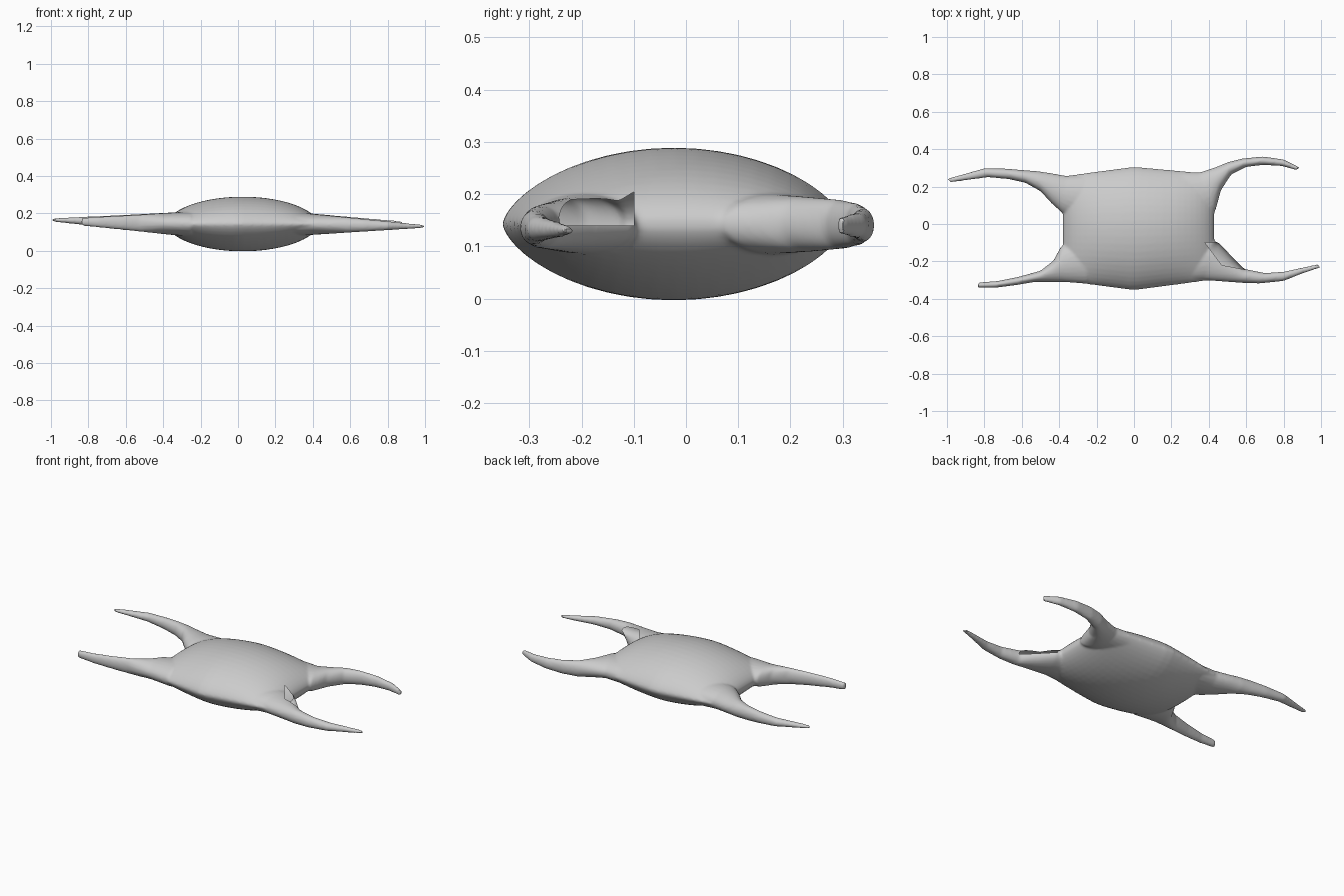
import bpy, bmesh, math
from mathutils import Vector

cube = bpy.data.objects.get("Cube")
if cube:
    bpy.data.objects.remove(cube, do_unlink=True)

MID_Z = 0.143
SIDES = 24

grey = bpy.data.materials.new("leathery_grey")
grey.use_nodes = True
colour = (0.6, 0.6, 0.6, 1)
grey.diffuse_color = colour
grey.node_tree.nodes["Principled BSDF"].inputs["Base Color"].default_value = colour


def loft(bm, rings):
    """Skin a row of closed rings and cap both ends."""
    rows = [[bm.verts.new(p) for p in ring] for ring in rings]
    for a, b in zip(rows, rows[1:]):
        for i in range(len(a)):
            j = (i + 1) % len(a)
            bm.faces.new((a[i], a[j], b[j], b[i]))
    bm.faces.new(rows[0][::-1])
    bm.faces.new(rows[-1])


def body_ring(turn):
    """Lens section across the pouch; turn runs from right to left side."""
    x = 0.025 + 0.405 * math.sin(turn)
    height = 0.146 * math.cos(turn) ** 1.1
    back = 0.306 - 0.13 * abs(x) if x < 0 else 0.306 - 0.09 * x
    front = -0.354 + 0.13 * abs(x)
    ring = []
    for k in range(SIDES * 2):
        a = math.tau * k / (SIDES * 2)
        s = math.sin(a)
        z = math.copysign(abs(s) ** 1.3, s) * height
        y = (back + front) / 2 + (back - front) / 2 * math.cos(a)
        ring.append((x, y, MID_Z + z))
    return ring


def horn_ring(station, tip_x, tip_z):
    """Elliptical section between an outer and an inner outline point."""
    ox, oy, ix, iy = station
    mid = Vector(((ox + ix) / 2, (oy + iy) / 2))
    arm = Vector((ox, oy)) - mid
    reach = abs(mid.x)
    half = 0.056 - 0.08 * (reach - 0.4)
    along = max(0, (reach - 0.3) / (tip_x - 0.3))
    z = MID_Z + (tip_z - MID_Z) * along
    ring = []
    for k in range(SIDES):
        a = math.tau * k / SIDES
        p = mid + arm * math.cos(a)
        ring.append((p.x, p.y, z + half * math.sin(a)))
    return ring


# Outer and inner outline points of each curled horn, root to tip
back_right = [(-.25, .26, -.25, 0), (-.36, .257, -.385, .06), (-.45, .273, -.44, .11),
              (-.52, .283, -.5, .175), (-.59, .288, -.58, .22), (-.68, .296, -.67, .24),
              (-.8, .298, -.78, .25), (-.9, .27, -.89, .235), (-1, .243, -.98, .222)]
front_right = [(-.25, -.32, -.25, -.05), (-.38, -.31, -.39, -.12), (-.46, -.31, -.43, -.195),
               (-.53, -.31, -.5, -.25), (-.62, -.325, -.62, -.283),
               (-.74, -.341, -.73, -.305), (-.84, -.342, -.83, -.312)]
front_left = [(.25, -.31, .3, -.05), (.37, -.3, .455, -.1), (.48, -.308, .525, -.175),
              (.58, -.315, .59, -.24), (.67, -.318, .7, -.262), (.8, -.305, .8, -.255),
              (.9, -.265, .89, -.235), (1, -.232, .98, -.215)]
back_left = [(.25, .28, .25, 0), (.35, .276, .435, .07), (.44, .305, .465, .18),
             (.5, .33, .52, .265), (.58, .35, .6, .305), (.69, .361, .69, .316),
             (.8, .345, .79, .31), (.885, .303, .87, .288)]
horns = [(back_right, 1, .165), (front_right, .84, .155),
         (front_left, 1, .13), (back_left, .88, .14)]

# Overlapping pouch and horns
bm = bmesh.new()
loft(bm, [body_ring(math.radians(-86 + 172 * i / 28)) for i in range(29)])
for stations, tip_x, tip_z in horns:
    loft(bm, [horn_ring(s, tip_x, tip_z) for s in stations])
# Each separate shell must face outward before fusing
bmesh.ops.recalc_face_normals(bm, faces=bm.faces)
mesh = bpy.data.meshes.new("egg_case")
bm.to_mesh(mesh)
bm.free()
case = bpy.data.objects.new("egg_case", mesh)
bpy.context.collection.objects.link(case)

# Fuse into one continuous skin
fuse = case.modifiers.new("fuse", 'REMESH')
fuse.mode = 'VOXEL'
fuse.voxel_size = 0.007
soften = case.modifiers.new("soften", 'SMOOTH')
soften.factor = 0.5
soften.iterations = 6
fused = bpy.data.meshes.new_from_object(
    case.evaluated_get(bpy.context.evaluated_depsgraph_get()))
case.modifiers.clear()
case.data = fused

# Torn opening in the upper skin at the root of the front left horn
bm = bmesh.new()
bm.from_mesh(fused)
tear = [Vector(p) for p in ((.38, -.1, .14), (.5, -.1, .14), (.63, -.23, .14), (.59, -.243, .14),
                            (.47, -.22, .14))]
planes = [(Vector((0, 0, .14)), Vector((0, 0, -1)))]
for a, b in zip(tear, tear[1:] + tear[:1]):
    planes.append((a, Vector((a.y - b.y, b.x - a.x, 0)).normalized()))


def near(face):
    c = face.calc_center_median()
    return .34 < c.x < .66 and -.28 < c.y < -.06


for point, normal in planes:
    faces = [f for f in bm.faces if near(f)]
    parts = set(faces)
    for f in faces:
        parts.update(f.edges, f.verts)
    bmesh.ops.bisect_plane(bm, geom=list(parts), plane_co=point, plane_no=normal, dist=1e-5)
torn = [f for f in bm.faces if near(f) and
        all((f.calc_center_median() - p).dot(n) < 0 for p, n in planes)]
bmesh.ops.delete(bm, geom=torn, context='FACES')
bm.to_mesh(fused)
bm.free()

fused.materials.clear()
fused.materials.append(grey)
bpy.context.view_layer.objects.active = case
case.select_set(True)
bpy.ops.object.shade_smooth_by_angle(angle=math.radians(40))
